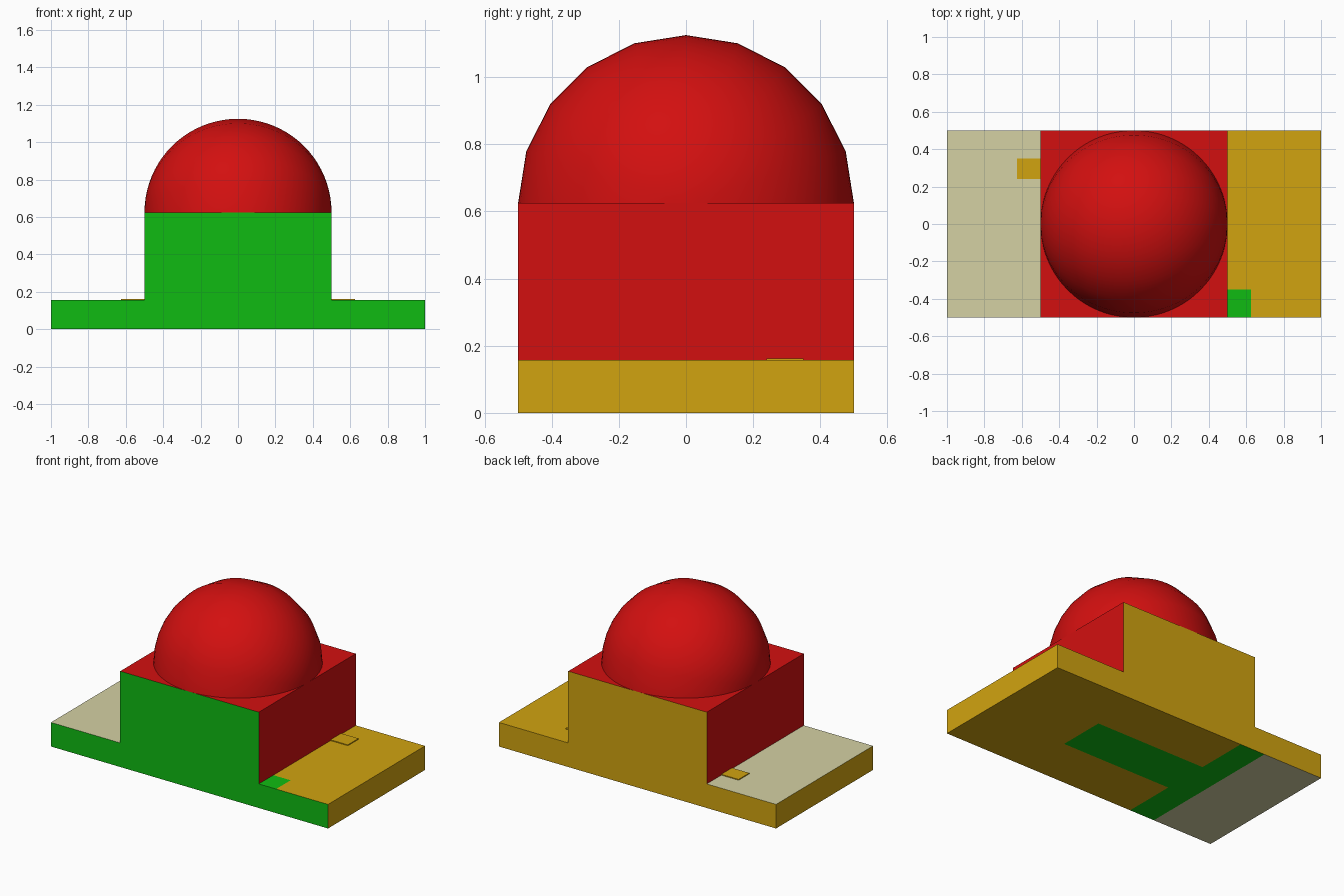
import bpy, bmesh, math
from mathutils import Matrix

cube = bpy.data.objects.get("Cube")
if cube:
    bpy.data.objects.remove(cube, do_unlink=True)


def material(name, rgb):
    m = bpy.data.materials.new(name)
    m.use_nodes = True
    m.diffuse_color = (*rgb, 1)
    m.node_tree.nodes["Principled BSDF"].inputs["Base Color"].default_value = (*rgb, 1)
    return m


MATS = [material("red", (0.65, 0.005, 0.005)),
        material("green", (0.005, 0.50, 0.006)),
        material("mustard", (0.64, 0.37, 0.005)),
        material("beige", (0.66, 0.64, 0.37))]
RED, GREEN, MUSTARD, BEIGE = range(4)


def finish(bm, name, mats=MATS):
    bmesh.ops.recalc_face_normals(bm, faces=bm.faces)
    me = bpy.data.meshes.new(name)
    bm.to_mesh(me)
    bm.free()
    for m in mats:
        me.materials.append(m)
    ob = bpy.data.objects.new(name, me)
    bpy.context.collection.objects.link(ob)
    return ob


SLAB, TOP = 0.157, 0.625

# Stepped body: low slab with a tall block in the middle, extruded along y
bm = bmesh.new()
outline = [(-1, 0), (1, 0), (1, SLAB), (0.5, SLAB), (0.5, TOP),
           (-0.5, TOP), (-0.5, SLAB), (-1, SLAB)]
face = bm.faces.new([bm.verts.new((x, -0.5, z)) for x, z in outline])
ext = bmesh.ops.extrude_face_region(bm, geom=[face])["geom"]
bmesh.ops.translate(bm, vec=(0, 1, 0),
                    verts=[v for v in ext if isinstance(v, bmesh.types.BMVert)])
bmesh.ops.recalc_face_normals(bm, faces=bm.faces)


def cut(axis, at, keep):
    # Split only the chosen faces, so the other sides stay whole
    co, no = [0, 0, 0], [0, 0, 0]
    co[axis], no[axis] = at, 1
    fs = [f for f in bm.faces if keep(f)]
    geom = fs + list({e for f in fs for e in f.edges}) + list({v for f in fs for v in f.verts})
    bmesh.ops.bisect_plane(bm, geom=geom, plane_co=co, plane_no=no)


# Cut lines for the painted underside and the corner patch
for axis, at in ((0, -0.57), (0, -0.39), (0, 0.40), (1, -0.155), (1, 0.155)):
    cut(axis, at, lambda f: f.normal.z < -0.5)
for axis, at in ((0, 0.625), (1, -0.35)):
    cut(axis, at, lambda f: f.normal.z > 0.5 and f.calc_center_median().x > 0.5)


def body_colour(f):
    c, n = f.calc_center_median(), f.normal
    if n.y < -0.5:
        return GREEN
    if n.y > 0.5:
        return MUSTARD
    if n.z < -0.5:
        if c.x < -0.57:
            return BEIGE
        bar = c.x < 0.40 and abs(c.y) < 0.155
        return GREEN if c.x < -0.39 or bar else MUSTARD
    if n.z > 0.5 and c.z < 0.3:
        if c.x < 0:
            return BEIGE
        return GREEN if c.x < 0.625 and c.y < -0.35 else MUSTARD
    return RED if abs(c.x) < 0.6 else MUSTARD


for f in bm.faces:
    f.material_index = body_colour(f)
finish(bm, "stepped_body")

# Dome: half sphere with its poles along x
bm = bmesh.new()
bmesh.ops.create_uvsphere(bm, u_segments=20, v_segments=40, radius=0.5,
                          matrix=Matrix.Rotation(math.pi / 2, 4, 'Y'))
bmesh.ops.delete(bm, geom=[v for v in bm.verts if v.co.z < -1e-4], context='VERTS')
bmesh.ops.translate(bm, vec=(0, 0, TOP), verts=bm.verts)
dome = finish(bm, "dome", [MATS[RED]])
# An open shell must face outwards
dome.data.update()
if sum(p.normal.z for p in dome.data.polygons) < 0:
    dome.data.flip_normals()
bpy.context.view_layer.objects.active = dome
dome.select_set(True)
bpy.ops.object.shade_smooth_by_angle(angle=math.radians(40))
dome.select_set(False)

# Small raised plates beside the block, one on each side
for side, name in ((1, "left_plate"), (-1, "right_plate")):
    bm = bmesh.new()
    bmesh.ops.create_cube(bm, size=1, matrix=Matrix.Translation((side * 0.5625, 0.295, SLAB + 0.0025))
                          @ Matrix.Diagonal((0.125, 0.11, 0.006, 1)))
    finish(bm, name, [MATS[MUSTARD]])
